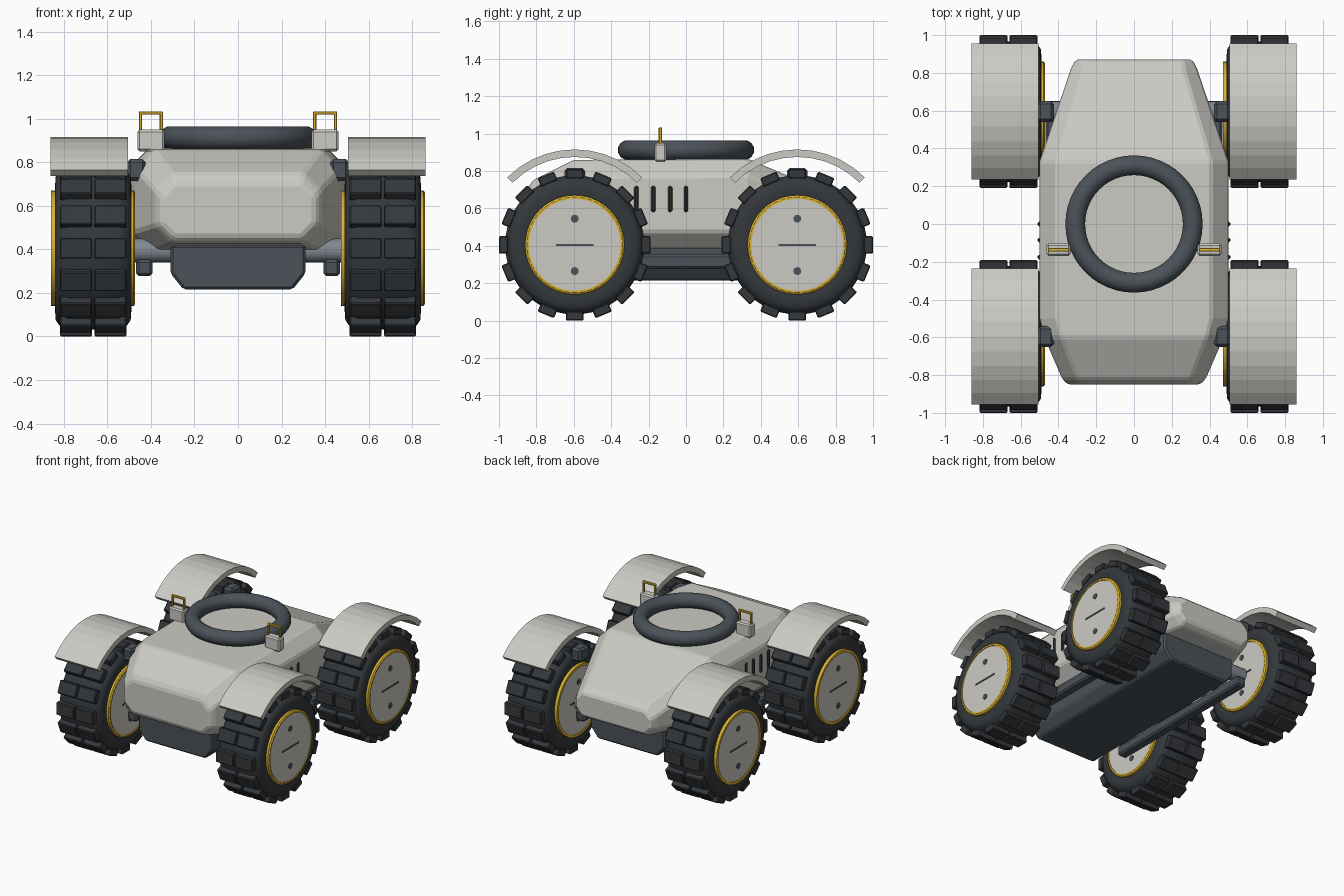
import bpy, bmesh
from math import sin, cos, pi, radians
from mathutils import Matrix, Vector

if "Cube" in bpy.data.objects:
    bpy.data.objects.remove(bpy.data.objects["Cube"])


def material(name, r, g, b):
    m = bpy.data.materials.new(name)
    m.diffuse_color = (r, g, b, 1)
    m.use_nodes = True
    m.node_tree.nodes["Principled BSDF"].inputs["Base Color"].default_value = m.diffuse_color
    return m


SHELL = material("pale_shell", 0.60, 0.59, 0.55)
RUBBER = material("rubber", 0.035, 0.04, 0.045)
SLATE = material("slate", 0.07, 0.085, 0.10)
STEEL = material("steel", 0.22, 0.25, 0.29)
GOLD = material("gold", 0.70, 0.44, 0.03)


def finish(name, bm, mat, bevel=0, smooth=0, segments=1):
    bmesh.ops.recalc_face_normals(bm, faces=bm.faces)
    me = bpy.data.meshes.new(name)
    bm.to_mesh(me)
    bm.free()
    me.materials.append(mat)
    ob = bpy.data.objects.new(name, me)
    bpy.context.collection.objects.link(ob)
    if bevel:
        b = ob.modifiers.new("bevel", 'BEVEL')
        b.width, b.segments, b.limit_method = bevel, segments, 'ANGLE'
        b.angle_limit = radians(20)
    if smooth:
        bpy.ops.object.select_all(action='DESELECT')
        ob.select_set(True)
        bpy.context.view_layer.objects.active = ob
        bpy.ops.object.shade_smooth_by_angle(angle=radians(smooth))
    return ob


def add_box(bm, center, size, rot=Matrix()):
    m = Matrix.Translation(center) @ rot @ Matrix.Diagonal((*size, 1))
    bmesh.ops.create_cube(bm, size=1, matrix=m)


def box(name, center, size, mat, bevel=0):
    bm = bmesh.new()
    add_box(bm, center, size)
    return finish(name, bm, mat, bevel)


def cylinder_x(name, center, radius, length, mat, n=32, bevel=0):
    bm = bmesh.new()
    bmesh.ops.create_cone(bm, cap_ends=True, segments=n, radius1=radius, radius2=radius, depth=length,
                          matrix=Matrix.Translation(center) @ Matrix.Rotation(pi / 2, 4, 'Y'))
    return finish(name, bm, mat, bevel, 40)


def loft(name, rings, mat, bevel=0, smooth=0):
    bm = bmesh.new()
    vs = [[bm.verts.new(p) for p in r] for r in rings]
    n = len(vs[0])
    for a, b in zip(vs, vs[1:]):
        for i in range(n):
            bm.faces.new((a[i], a[(i + 1) % n], b[(i + 1) % n], b[i]))
    bm.faces.new(vs[0])
    bm.faces.new(vs[-1])
    return finish(name, bm, mat, bevel, smooth)


def lathe(name, center, profile, mat, n=48, axis='X', smooth=35):
    """Spin a closed (radius, offset) profile round an axis."""
    bm = bmesh.new()
    rings = []
    for k in range(n):
        a = 2 * pi * k / n
        ring = []
        for r, o in profile:
            p = Vector((o, r * cos(a), r * sin(a))) if axis == 'X' else Vector((r * cos(a), r * sin(a), o))
            ring.append(bm.verts.new(p + Vector(center)))
        rings.append(ring)
    m = len(profile)
    for k in range(n):
        a, b = rings[k], rings[(k + 1) % n]
        for i in range(m):
            bm.faces.new((a[i], a[(i + 1) % m], b[(i + 1) % m], b[i]))
    return finish(name, bm, mat, 0, smooth)


def circle(r, o, pr, n):
    return [(r + pr * cos(2 * pi * (i + .5) / n), o + pr * sin(2 * pi * (i + .5) / n)) for i in range(n)]


# Hull: eight-sided sections along y (y, half width, bottom, top, chamfer)
def section(y, w, z0, z1, c):
    return [(-w + c, y, z0), (w - c, y, z0), (w, y, z0 + c), (w, y, z1 - c),
            (w - c, y, z1), (-w + c, y, z1), (-w, y, z1 - c), (-w, y, z0 + c)]


loft("hull", [section(*s) for s in (
    (-.85, .35, .46, .70, .06), (-.82, .38, .43, .75, .08), (-.60, .475, .39, .86, .09),
    (-.50, .50, .385, .86, .09), (.33, .50, .385, .865, .09),
    (.82, .335, .42, .66, .07), (.87, .31, .45, .62, .05))], SHELL, .012)

# Chassis tub with chamfered underside
loft("chassis", [[(-.31, y, .42), (.31, y, .42), (.31, y, .29), (.25, y, .215), (-.25, y, .215), (-.31, y, .29)]
                 for y in (-.75, .70)], SLATE, .012)

# Deck ring
lathe("deck_ring", (0, 0, .912), circle(.311, 0, .054, 12), SLATE, 48, 'Z', 40)

# Axles
for y in (-.595, .595):
    cylinder_x("axle", (0, y, .395), .055, 1.0, STEEL, 20)

for s in (-1, 1):
    # Under-body rail
    box("side_rail", (s * .43, 0, .315), (.075, 1.3, .075), SLATE, .012)

    # Side vents
    for y in (-.265, -.175, -.085, 0):
        box("vent", (s * .50, y, .65), (.022, .024, .14), RUBBER, .008)

    # Deck pod with a bail handle
    box("deck_pod", (s * .40, -.137, .90), (.125, .065, .10), SHELL, .01)
    bm = bmesh.new()
    for d in (-.048, .048):
        add_box(bm, (s * .40 + d, -.137, .985), (.015, .018, .09))
    add_box(bm, (s * .40, -.137, 1.026), (.111, .018, .015))
    finish("pod_handle", bm, GOLD, .003)

    for y in (-.595, .595):
        cx, cz = s * .665, .405
        c = (cx, y, cz)
        # Tyre
        half = [(.24, .165), (.29, .175), (.33, .172), (.355, .155), (.372, .115)]
        lathe("tyre", c, half + [(r, -o) for r, o in reversed(half)], RUBBER, 48)

        # Tread lugs, two rows
        bm = bmesh.new()
        for k in range(16):
            a = k * pi / 8
            for d in (-.079, .079):
                add_box(bm, (cx + d, y + .38 * cos(a), cz + .38 * sin(a)), (.148, .05, .095),
                        Matrix.Rotation(a, 4, 'X'))
        finish("tread_lugs", bm, RUBBER, .006)

        # Hub, trim rings and hub face details
        cylinder_x("hub", c, .252, .375, SHELL, 40)
        for e in (-1, 1):
            lathe("rim_trim", (cx + e * .178, y, cz), [(.246, -.015), (.246, .015), (.256, .015),
                                                        (.266, .008), (.266, -.015)], GOLD, 40)
            face = cx + e * .188
            box("hub_slot", (face, y, cz), (.008, .20, .011), SLATE)
            for dz in (-.14, .14):
                cylinder_x("hub_bolt", (face, y, cz + dz), .021, .008, SLATE, 16)

        # Fender: curved plate over the wheel
        x0, x1 = s * .505, s * .86
        rings = []
        for k in range(11):
            a = radians(-45 + 9 * k)
            rings.append([(x, y + r * sin(a), cz + r * cos(a))
                          for x, r in ((x0, .47), (x1, .47), (x1, .51), (x0, .51))])
        loft("fender", rings, SHELL)

        # Bracket between hull and wheel arch
        box("fender_bracket", (s * .467, y, .765), (.085, .11, .10), SLATE, .015)
